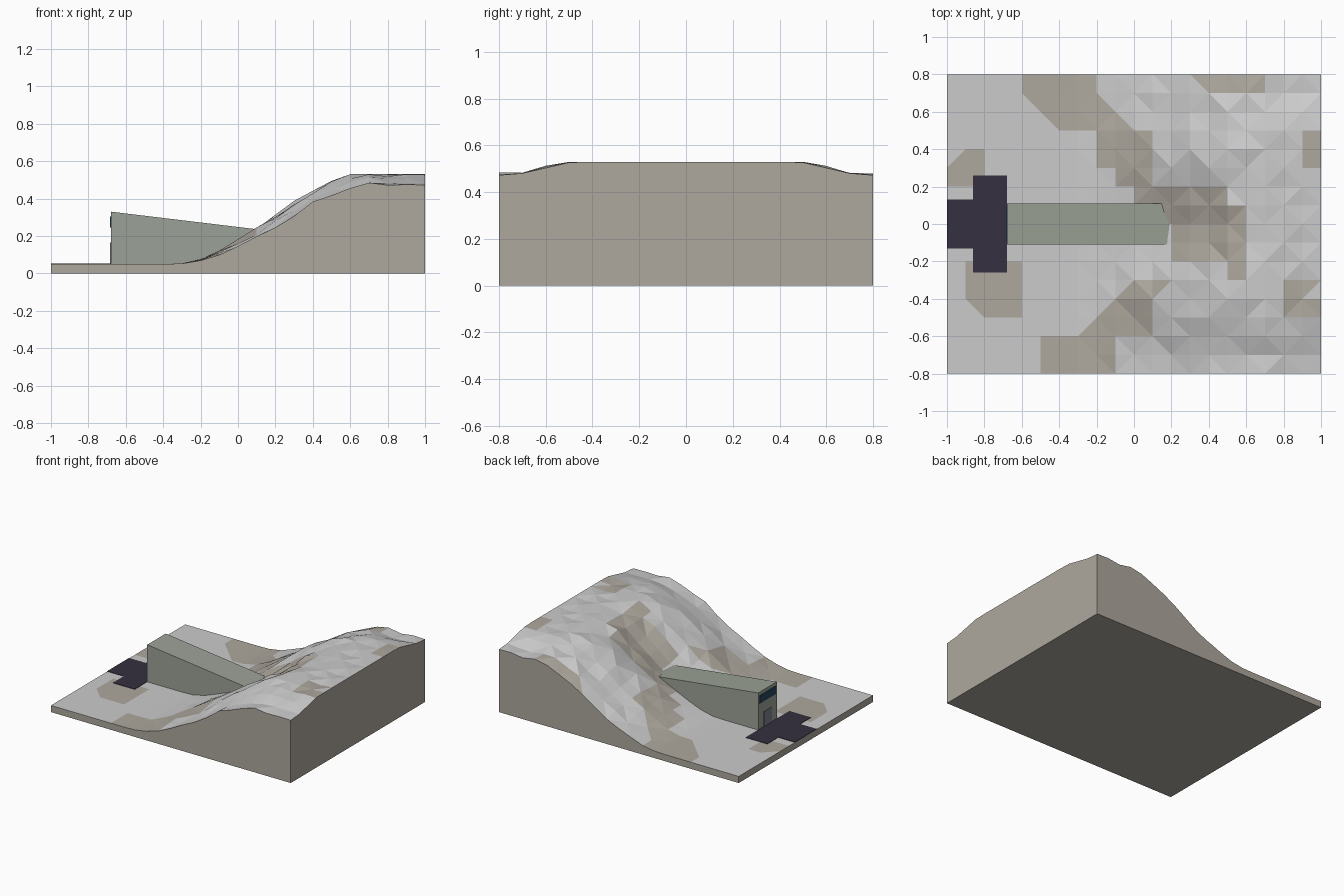
import bpy, bmesh, math, random

if "Cube" in bpy.data.objects:
    bpy.data.objects.remove(bpy.data.objects["Cube"])

random.seed(4)


def material(name, rgb):
    m = bpy.data.materials.new(name)
    m.diffuse_color = (*rgb, 1)
    m.use_nodes = True
    m.node_tree.nodes["Principled BSDF"].inputs["Base Color"].default_value = m.diffuse_color
    return m


SNOW = material("snow", (0.62, 0.62, 0.62))
ROCK = material("rock", (0.42, 0.39, 0.34))
CONCRETE = material("concrete", (0.33, 0.36, 0.31))
ASPHALT = material("asphalt", (0.035, 0.03, 0.05))
GLASS = material("glass", (0.02, 0.06, 0.11))
STEEL = material("steel", (0.2, 0.22, 0.26))


def make_object(name, bm, *mats):
    bmesh.ops.recalc_face_normals(bm, faces=bm.faces)
    me = bpy.data.meshes.new(name)
    bm.to_mesh(me)
    bm.free()
    for m in mats:
        me.materials.append(m)
    ob = bpy.data.objects.new(name, me)
    bpy.context.collection.objects.link(ob)
    return ob


def prism(name, pts, offset, mat):
    """Extrude a closed outline of 3D points by an offset."""
    bm = bmesh.new()
    f = bm.faces.new([bm.verts.new(p) for p in pts])
    r = bmesh.ops.extrude_face_region(bm, geom=[f], use_keep_orig=True)
    top = [v for v in r["geom"] if isinstance(v, bmesh.types.BMVert)]
    bmesh.ops.translate(bm, verts=top, vec=offset)
    return make_object(name, bm, mat)


def smooth(t):
    t = max(0, min(1, t))
    return t * t * (3 - 2 * t)


# Hillside height: rising slope, gully behind the building, lower at both ends
def height(x, y):
    s = smooth((x + 0.35) / 1.05)
    h = 0.05 + 0.485 * s
    h -= 0.085 * math.exp(-((y + 0.03) / 0.2) ** 2) * math.exp(-((x - 0.24) / 0.22) ** 2)
    h -= 0.062 * smooth((abs(y) - 0.42) / 0.36) * min(1, 1.8 * s)
    if -0.3 < x < 0.95 and not (abs(y) < 0.15 and x < 0.25):
        h += random.uniform(-0.016, 0.012) * min(1, 3 * s)
    return max(0.05, min(0.53, h))


# Outlines of bare rock seen from above, in grid cells of 0.1
PATCHES = [
    [(-10, 2), (-10, 3), (-9, 4), (-8, 4), (-8, 2)],
    [(-6, 8), (-6, 7), (-4, 5), (-2, 5), (-2, 3), (-1, 3), (2, 0), (2, -2), (5, -2), (5, -3),
     (6, -3), (6, 1), (5, 1), (5, 2), (2, 2), (1, 3), (1, 5), (0, 5), (-2, 7), (-2, 8)],
    [(3, 8), (4, 7), (7, 7), (7, 8)],
    [(9, 3), (10, 3), (10, 5), (9, 5)],
    [(-9, -2), (-6, -2), (-6, -5), (-8, -5), (-9, -4)],
    [(-5, -8), (-5, -6), (-3, -6), (0, -3), (2, -3), (1, -4), (1, -6), (-1, -6), (-1, -8)],
    [(8, -3), (8, -4), (9, -5), (10, -5), (10, -4), (9, -3)],
]


def inside(x, y, poly):
    hit = False
    for (x1, y1), (x2, y2) in zip(poly, poly[1:] + poly[:1]):
        if (y1 > y) != (y2 > y) and x < x1 + (y - y1) * (x2 - x1) / (y2 - y1):
            hit = not hit
    return hit


# Terrain block: faceted top, straight sides, flat base
NX, NY = 20, 16
bm = bmesh.new()
g = [[bm.verts.new((i / 10 - 1, j / 10 - 0.8, height(i / 10 - 1, j / 10 - 0.8)))
      for j in range(NY + 1)] for i in range(NX + 1)]
for i in range(NX):
    for j in range(NY):
        a, b, c, d = g[i][j], g[i + 1][j], g[i + 1][j + 1], g[i][j + 1]
        tris = [(a, b, d), (b, c, d)] if (i + j) % 2 == 0 else [(a, b, c), (a, c, d)]
        for t in tris:
            f = bm.faces.new(t)
            m = f.calc_center_median() * 10
            f.material_index = int(any(inside(m.x, m.y, p) for p in PATCHES))
rim = ([g[i][0] for i in range(NX)] + [g[NX][j] for j in range(NY)]
       + [g[i][NY] for i in range(NX, 0, -1)] + [g[0][j] for j in range(NY, 0, -1)])
low = [bm.verts.new((v.co.x, v.co.y, 0)) for v in rim]
for k in range(len(rim)):
    n = (k + 1) % len(rim)
    bm.faces.new((rim[k], low[k], low[n], rim[n])).material_index = 1
bm.faces.new(low).material_index = 1
make_object("hillside", bm, SNOW, ROCK)

# Wedge-shaped entrance building running into the hill
prism("entrance_building",
      [(-0.68, -0.11, 0.04), (0.3, -0.11, 0.04), (0.3, -0.11, 0.212), (-0.68, -0.11, 0.33)],
      (0, 0.22, 0), CONCRETE)


# Window band and door on the entrance end
def panel(name, w, z0, z1, mat):
    prism(name, [(-0.684, -w, z0), (-0.684, w, z0), (-0.684, w, z1), (-0.684, -w, z1)],
          (0.006, 0, 0), mat)


panel("window_band", 0.095, 0.245, 0.305, GLASS)
panel("door", 0.045, 0.05, 0.165, STEEL)

# Paved forecourt and access road
half = [(-1, 0.13), (-0.86, 0.13), (-0.86, 0.26), (-0.68, 0.26)]
prism("forecourt", [(x, y, 0.049) for x, y in half] + [(x, -y, 0.049) for x, y in reversed(half)],
      (0, 0, 0.004), ASPHALT)
